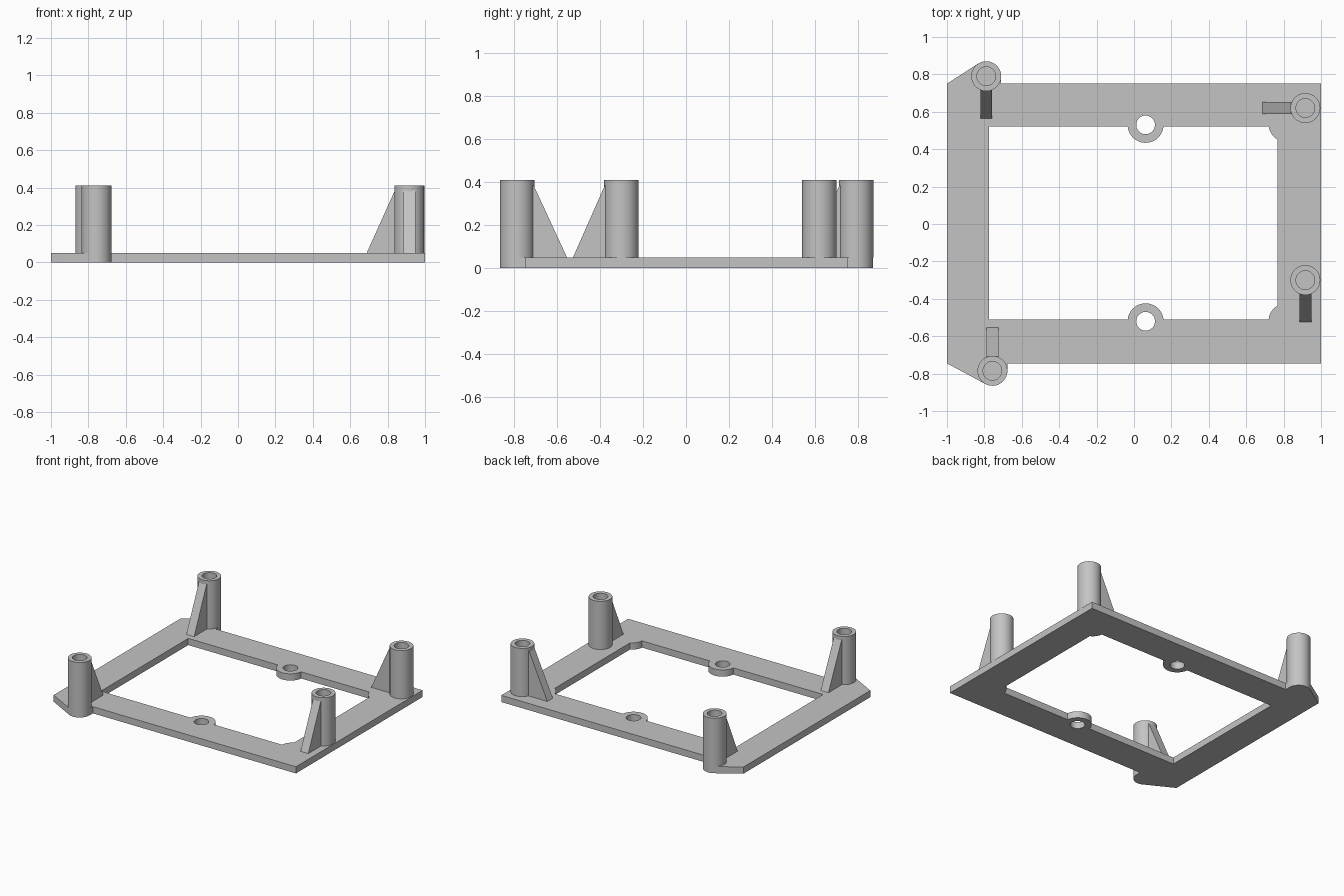
import bpy, bmesh
from math import radians, cos, sin
from mathutils import Matrix, Vector

cube = bpy.data.objects.get("Cube")
if cube:
    bpy.data.objects.remove(cube, do_unlink=True)

grey = bpy.data.materials.new("light_grey")
grey.use_nodes = True
grey.diffuse_color = (0.55, 0.55, 0.55, 1)
grey.node_tree.nodes["Principled BSDF"].inputs["Base Color"].default_value = grey.diffuse_color

THICK = 0.05     # plate thickness
TOP = 0.41       # top of the posts
POST_R, BORE_R, LUG_R = 0.08, 0.05, 0.096


def arc(center, r, start, end):
    """Points along an arc, angles in degrees."""
    n = max(4, round(abs(end - start) / 7.5))
    angles = [radians(start + (end - start) * i / n) for i in range(n + 1)]
    return [(center[0] + r * cos(a), center[1] + r * sin(a)) for a in angles]


def circle(center, r):
    return arc(center, r, 0, 360)[:-1]


def extrude_shape(name, loops, low, high, matrix=Matrix()):
    """Fill closed 2D loops (inner loops are holes) and extrude from low to high."""
    curve = bpy.data.curves.new(name, "CURVE")
    curve.dimensions = "2D"
    curve.fill_mode = "BOTH"
    curve.extrude = (high - low) / 2
    for loop in loops:
        spline = curve.splines.new("POLY")
        spline.points.add(len(loop) - 1)
        for point, (x, y) in zip(spline.points, loop):
            point.co = (x, y, 0, 1)
        spline.use_cyclic_u = True
    source = bpy.data.objects.new(name + "_outline", curve)
    bpy.context.collection.objects.link(source)
    bpy.context.view_layer.update()
    deps = bpy.context.evaluated_depsgraph_get()
    mesh = bpy.data.meshes.new_from_object(source.evaluated_get(deps))
    bpy.data.objects.remove(source, do_unlink=True)
    bpy.data.curves.remove(curve)

    # Weld caps to walls and place the part
    bm = bmesh.new()
    bm.from_mesh(mesh)
    bmesh.ops.remove_doubles(bm, verts=bm.verts, dist=0.0001)
    bmesh.ops.recalc_face_normals(bm, faces=bm.faces)
    bm.transform(matrix @ Matrix.Translation((0, 0, (low + high) / 2)))
    bm.to_mesh(mesh)
    bm.free()
    mesh.name = name
    mesh.materials.clear()
    mesh.materials.append(grey)
    obj = bpy.data.objects.new(name, mesh)
    bpy.context.collection.objects.link(obj)
    bpy.ops.object.select_all(action="DESELECT")
    obj.select_set(True)
    bpy.context.view_layer.objects.active = obj
    bpy.ops.object.shade_smooth_by_angle(angle=radians(30))
    return obj


# Post name: centre, direction of its rib in degrees, reach of the rib
posts = {
    "back_right": ((-0.79, 0.79), -90, 0.225),
    "back_left": ((0.916, 0.62), 180, 0.228),
    "front_left": ((0.916, -0.30), -90, 0.225),
    "front_right": ((-0.757, -0.785), 90, 0.232),
}
back_tab, front_tab = posts["back_right"][0], posts["front_right"][0]
back_lug, front_lug = (0.062, 0.53), (0.062, -0.52)

# Frame plate: outer edge with two corner tabs that carry posts
back, front = 0.75, -0.745
outer = [(1, front), (1, back), (back_tab[0] + POST_R, back)]
outer += arc(back_tab, POST_R, 0, 123)
outer += [(-1, back), (-1, front)]
outer += arc(front_tab, POST_R, 242, 360)
outer += [(front_tab[0] + POST_R, front)]

# Opening with two screw lugs and two rounded corner pads
opening = [(-0.775, -0.51)]
opening += arc(front_lug, LUG_R, 174, 6)
opening += arc((0.815, -0.52), LUG_R, 174, 119)
opening += arc((0.815, 0.535), LUG_R, -119, -171)
opening += arc(back_lug, LUG_R, -6, -174)
opening += [(-0.775, 0.52)]

holes = [circle(lug, BORE_R) for lug in (back_lug, front_lug)]
extrude_shape("frame_plate", [outer, opening] + holes, 0, THICK)

# Hollow posts, each with a sloping rib
for name, (center, angle, reach) in posts.items():
    extrude_shape(name + "_post", [circle(center, POST_R), circle(center, BORE_R)], THICK, TOP)
    place = (Matrix.Translation(Vector((*center, 0)))
             @ Matrix.Rotation(radians(angle), 4, "Z")
             @ Matrix.Rotation(radians(90), 4, "X"))
    side = [(0.065, THICK), (reach, THICK), (0.077, 0.385), (0.065, 0.385)]
    extrude_shape(name + "_rib", [side], -0.032, 0.032, place)
